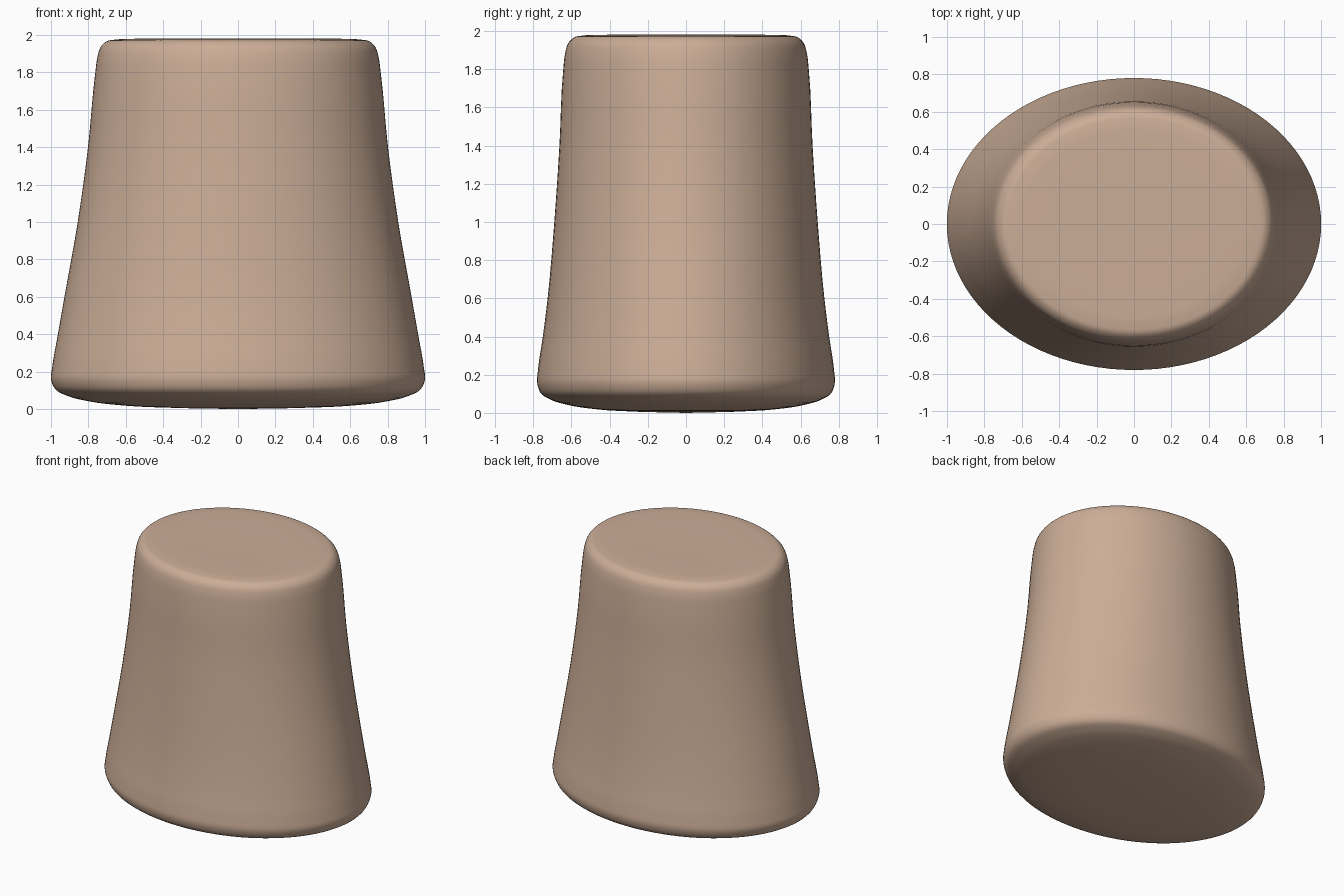
import bpy, bmesh, math
from mathutils import Vector

if "Cube" in bpy.data.objects:
    bpy.data.objects.remove(bpy.data.objects["Cube"])

# Profile from bottom centre to top centre: (half width x, half depth y, z)
PROFILE = [
    (0.30, 0.23, 0.005), (0.60, 0.46, 0.018), (0.80, 0.62, 0.042),
    (0.91, 0.71, 0.070), (0.98, 0.765, 0.110), (1.00, 0.78, 0.160),
    (0.994, 0.776, 0.22), (0.963, 0.75, 0.40), (0.928, 0.725, 0.60),
    (0.857, 0.69, 1.00), (0.802, 0.663, 1.40), (0.763, 0.643, 1.80),
    (0.752, 0.634, 1.88), (0.735, 0.618, 1.935), (0.705, 0.590, 1.965),
    (0.65, 0.545, 1.976), (0.55, 0.46, 1.98), (0.30, 0.25, 1.98),
]
SEGMENTS = 96
STEPS = 4


def smooth_path(points):
    """Centripetal-style spline through the profile points."""
    p = [Vector(q) for q in points]
    p = [2 * p[0] - p[1]] + p + [2 * p[-1] - p[-2]]
    out = []
    for i in range(1, len(p) - 2):
        a, b, c, d = p[i - 1:i + 3]
        t0, t1, t2 = ((v - u).length for u, v in ((a, b), (b, c), (c, d)))
        m1 = ((b - a) / t0 * t1 + (c - b) / t1 * t0) / (t0 + t1) * t1
        m2 = ((c - b) / t1 * t2 + (d - c) / t2 * t1) / (t1 + t2) * t1
        for k in range(STEPS):
            t = k / STEPS
            out.append(b * (2*t**3 - 3*t**2 + 1) + m1 * (t**3 - 2*t**2 + t)
                       + c * (3*t**2 - 2*t**3) + m2 * (t**3 - t**2))
    return out + [p[-2]]


# Body: elliptical rings lofted along the profile
bm = bmesh.new()
rings = []
for rx, ry, z in smooth_path(PROFILE):
    rings.append([bm.verts.new((rx * math.cos(a), ry * math.sin(a), z))
                  for a in (2 * math.pi * i / SEGMENTS for i in range(SEGMENTS))])
for low, high in zip(rings, rings[1:]):
    for i in range(SEGMENTS):
        j = (i + 1) % SEGMENTS
        bm.faces.new((low[i], low[j], high[j], high[i]))

# Closed bottom and top centres
for ring, z in ((rings[0], 0.0), (rings[-1], 1.98)):
    centre = bm.verts.new((0, 0, z))
    for i in range(SEGMENTS):
        bm.faces.new((ring[i], ring[(i + 1) % SEGMENTS], centre))
bmesh.ops.recalc_face_normals(bm, faces=bm.faces)
for f in bm.faces:
    f.smooth = True

mesh = bpy.data.meshes.new("tapered_body")
bm.to_mesh(mesh)
bm.free()
body = bpy.data.objects.new("tapered_body", mesh)
bpy.context.collection.objects.link(body)

# Tan colour
mat = bpy.data.materials.new("tan")
mat.diffuse_color = (0.60, 0.42, 0.31, 1)
mat.use_nodes = True
mat.node_tree.nodes["Principled BSDF"].inputs["Base Color"].default_value = mat.diffuse_color
mesh.materials.append(mat)
